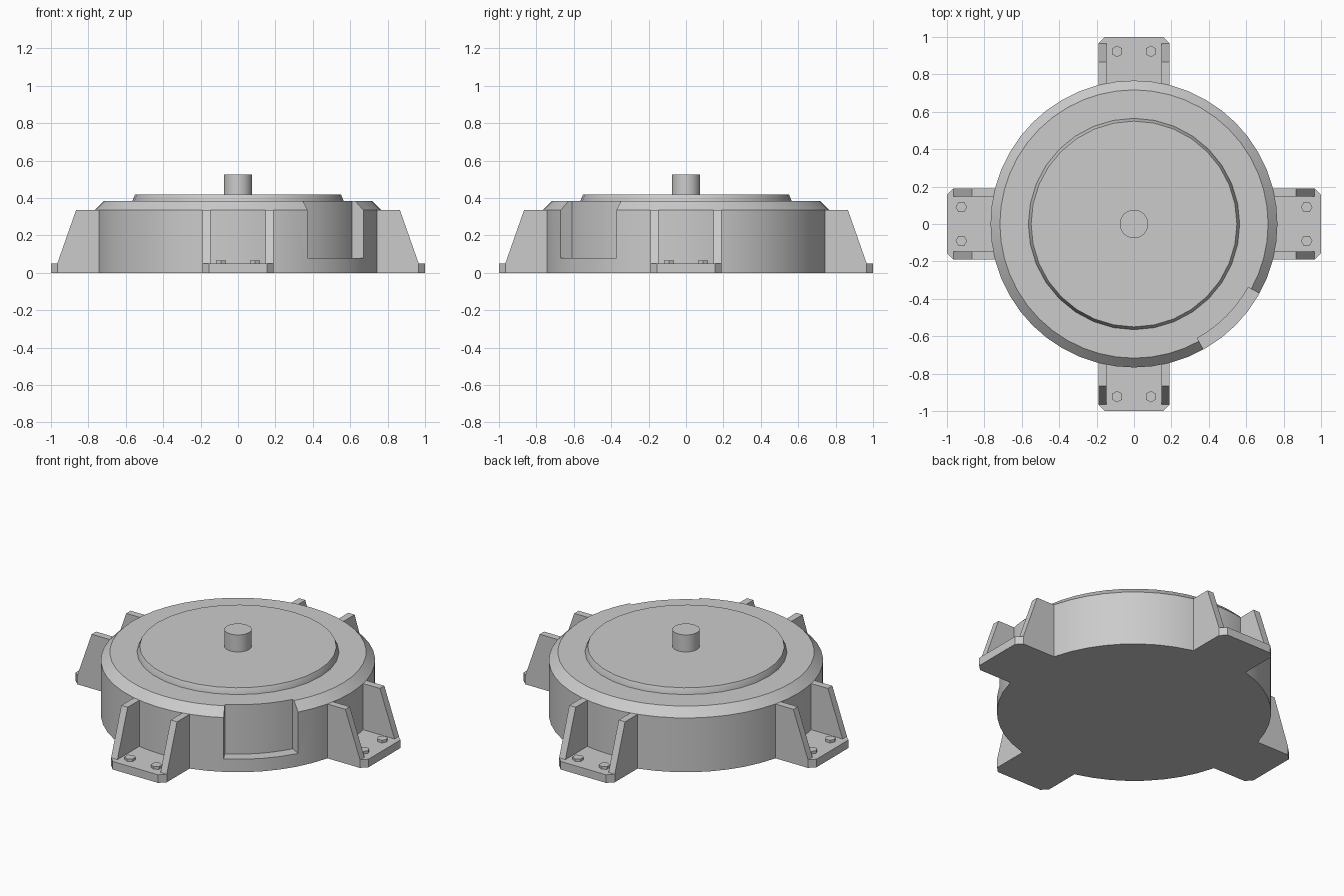
import bpy
import bmesh
from math import cos, sin, pi, radians
from mathutils import Matrix

cube = bpy.data.objects.get("Cube")
if cube:
    bpy.data.objects.remove(cube, do_unlink=True)

# One flat grey for the whole casting
GREY = (0.6, 0.6, 0.6, 1)
grey = bpy.data.materials.new("cast_grey")
grey.use_nodes = True
grey.diffuse_color = GREY
bsdf = next(n for n in grey.node_tree.nodes if n.type == 'BSDF_PRINCIPLED')
bsdf.inputs["Base Color"].default_value = GREY


def finish(name, bm):
    bmesh.ops.recalc_face_normals(bm, faces=bm.faces)
    mesh = bpy.data.meshes.new(name)
    bm.to_mesh(mesh)
    bm.free()
    mesh.materials.append(grey)
    obj = bpy.data.objects.new(name, mesh)
    bpy.context.collection.objects.link(obj)
    return obj


def smooth(obj):
    bpy.ops.object.select_all(action='DESELECT')
    obj.select_set(True)
    bpy.context.view_layer.objects.active = obj
    bpy.ops.object.shade_smooth_by_angle(angle=radians(30))


def turned(name, profile, segments):
    """Solid of revolution from (radius, height) pairs, bottom to top."""
    bm = bmesh.new()
    rings = [[bm.verts.new((r * cos(2 * pi * i / segments),
                            r * sin(2 * pi * i / segments), z))
              for i in range(segments)] for r, z in profile]
    for low, high in zip(rings, rings[1:]):
        for i in range(segments):
            j = (i + 1) % segments
            bm.faces.new((low[i], low[j], high[j], high[i]))
    bm.faces.new(rings[0][::-1])
    bm.faces.new(rings[-1])
    return finish(name, bm)


def prism(name, outline, thickness, matrix):
    """Extrude an outline in its own xy plane, then place it."""
    bm = bmesh.new()
    face = bm.faces.new([bm.verts.new((x, y, 0)) for x, y in outline])
    ext = bmesh.ops.extrude_face_region(bm, geom=[face])
    verts = [g for g in ext["geom"] if isinstance(g, bmesh.types.BMVert)]
    bmesh.ops.translate(bm, verts=verts, vec=(0, 0, thickness))
    bm.transform(matrix)
    return finish(name, bm)


# Round housing with a chamfered rim
R, SHOULDER, TOP = 0.767, 0.335, 0.385
housing = turned("housing", [(R, 0), (R, SHOULDER), (0.717, TOP)], 48)

# Shallow pocket cut into the wall between the front and left feet
STEPS = 8
angles = [radians(-61 + 32 * i / STEPS) for i in range(STEPS + 1)]
arc = [(0.698 * cos(a), 0.698 * sin(a)) for a in angles]
arc += [(0.9 * cos(a), 0.9 * sin(a)) for a in reversed(angles)]
cutter = prism("pocket_cutter", arc, 0.5, Matrix.Translation((0, 0, 0.08)))
cut = housing.modifiers.new("pocket", 'BOOLEAN')
cut.operation = 'DIFFERENCE'
cut.solver = 'EXACT'
cut.object = cutter
bpy.context.view_layer.objects.active = housing
housing.select_set(True)
bpy.ops.object.modifier_apply(modifier=cut.name)
bpy.data.objects.remove(cutter, do_unlink=True)
smooth(housing)

# Raised lid and centre shaft
smooth(turned("lid", [(0.565, TOP - 0.01), (0.565, TOP), (0.55, 0.42)], 32))
smooth(turned("shaft", [(0.076, 0.41), (0.076, 0.525)], 24))

# Four mounting feet, each a plate with two gussets and two hex bolts
HALF, CHAMFER, PLATE, RIB = 0.19, 0.035, 0.05, 0.043
plate_outline = [(0.6, -HALF), (1 - CHAMFER, -HALF), (1, CHAMFER - HALF),
                 (1, HALF - CHAMFER), (1 - CHAMFER, HALF), (0.6, HALF)]
gusset_outline = [(0.7, PLATE), (0.966, PLATE),
                  (0.866, SHOULDER), (0.7, SHOULDER)]
hexagon = [(0.031 * cos(k * pi / 3), 0.031 * sin(k * pi / 3))
           for k in range(6)]
upright = Matrix.Rotation(pi / 2, 4, 'X')

for k, side in enumerate(("left", "back", "right", "front")):
    turn = Matrix.Rotation(k * pi / 2, 4, 'Z')
    prism(side + "_foot_plate", plate_outline, PLATE, turn)
    for n, edge in enumerate((HALF, RIB - HALF), 1):
        prism(f"{side}_gusset_{n}", gusset_outline, RIB,
              turn @ Matrix.Translation((0, edge, 0)) @ upright)
    for n, y in enumerate((-0.09, 0.09), 1):
        prism(f"{side}_bolt_{n}", hexagon, 0.017,
              turn @ Matrix.Translation((0.923, y, PLATE - 0.001)))
